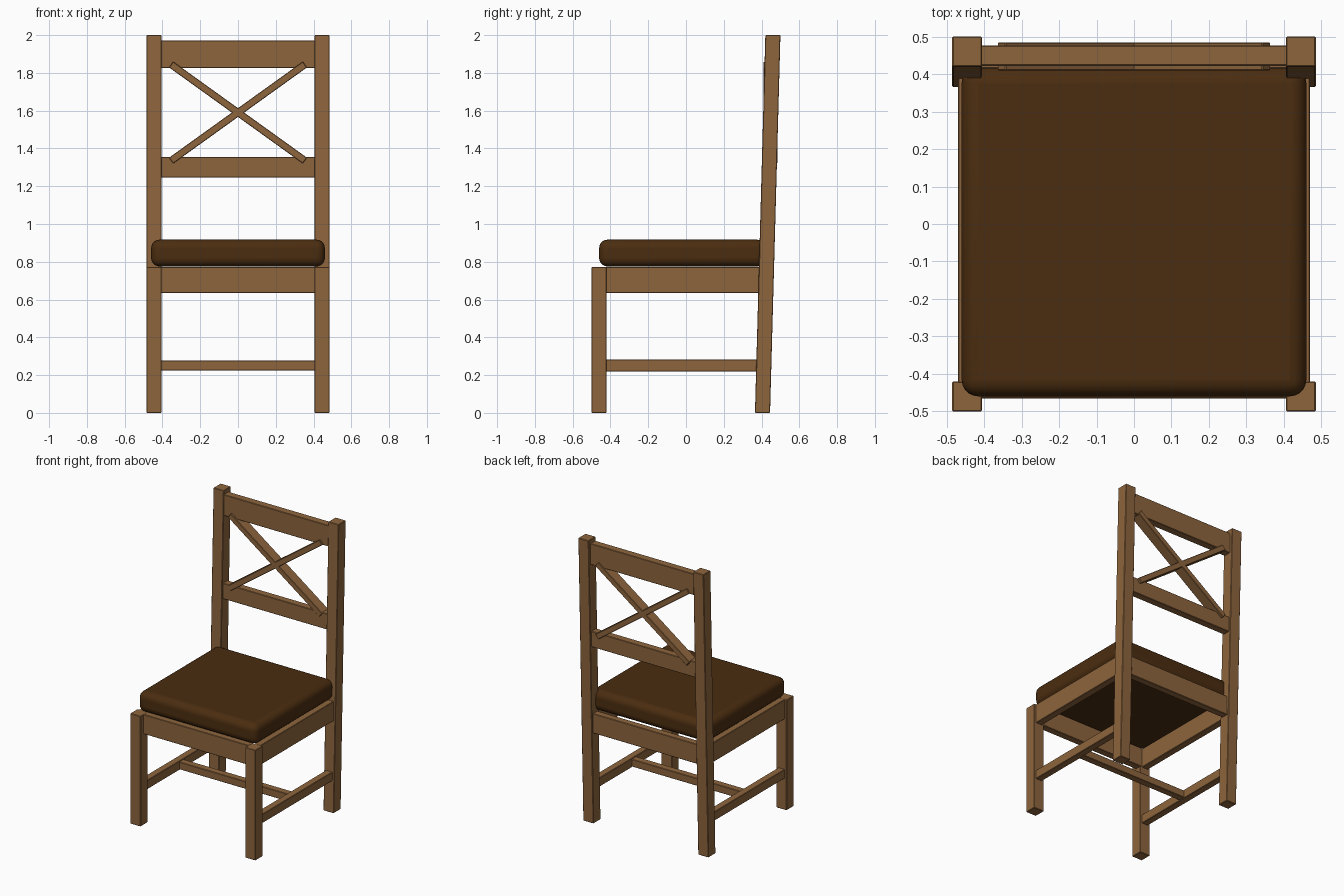
import bpy
import math
from mathutils import Matrix, Vector

default = bpy.data.objects.get("Cube")
if default:
    bpy.data.objects.remove(default, do_unlink=True)


def make_material(name, rgb, roughness):
    mat = bpy.data.materials.new(name)
    mat.use_nodes = True
    mat.diffuse_color = (*rgb, 1)
    shader = mat.node_tree.nodes["Principled BSDF"]
    shader.inputs["Base Color"].default_value = (*rgb, 1)
    shader.inputs["Roughness"].default_value = roughness
    return mat


wood = make_material("oak wood", (0.27, 0.13, 0.047), 0.6)
leather = make_material("dark brown leather", (0.07, 0.026, 0.005), 0.5)


def box(name, x, y, z, mat=wood, bevel=0.003, segments=1, lean=0.0, turn=0.0):
    """Box from (min, max) ranges; lean shifts the top in y, turn rotates about y."""
    bpy.ops.mesh.primitive_cube_add(size=1)
    obj = bpy.context.object
    obj.name = name
    size = Vector((x[1] - x[0], y[1] - y[0], z[1] - z[0]))
    obj.location = [(r[0] + r[1]) / 2 for r in (x, y, z)]
    obj.data.transform(Matrix.Diagonal(size).to_4x4())
    for v in obj.data.vertices:
        if v.co.z > 0:
            v.co.y += lean
    obj.rotation_euler.y = turn
    obj.data.materials.append(mat)
    mod = obj.modifiers.new("soft edges", "BEVEL")
    mod.width = bevel
    mod.segments = segments
    return obj


# Legs, side aprons and side stretchers, mirrored left and right
for side, s in (("left", 1), ("right", -1)):
    def span(a, b):
        return sorted((s * a, s * b))

    leg_x = span(0.405, 0.485)
    box(f"front_leg_{side}", leg_x, (-0.5, -0.42), (0, 0.772))
    box(f"back_post_{side}", leg_x, (0.365, 0.445), (0, 2), lean=0.055)
    box(f"side_apron_{side}", span(0.42, 0.47), (-0.425, 0.39), (0.635, 0.772))
    box(f"side_stretcher_{side}", span(0.42, 0.47), (-0.425, 0.375), (0.22, 0.283))

# Rails across the width
across = (-0.41, 0.41)
box("front_apron", across, (-0.465, -0.415), (0.635, 0.772))
box("back_apron", across, (0.4, 0.45), (0.635, 0.772))
box("middle_stretcher", (-0.425, 0.425), (-0.05, 0.0), (0.225, 0.277))
box("lower_back_rail", across, (0.414, 0.466), (1.245, 1.355))
box("crest_rail", across, (0.422, 0.476), (1.825, 1.972))

# Crossed bars of the backrest
for name, s in (("rising", -1), ("falling", 1)):
    box(f"cross_bar_{name}", (-0.436, 0.436), (0.409, 0.484), (1.571, 1.609),
        turn=s * math.atan2(0.255, 0.355))

# Padded seat
seat = box("seat_cushion", (-0.46, 0.46), (-0.46, 0.42), (0.775, 0.917),
           mat=leather, bevel=0.045, segments=5)
bpy.ops.object.shade_smooth_by_angle(angle=math.radians(40))
